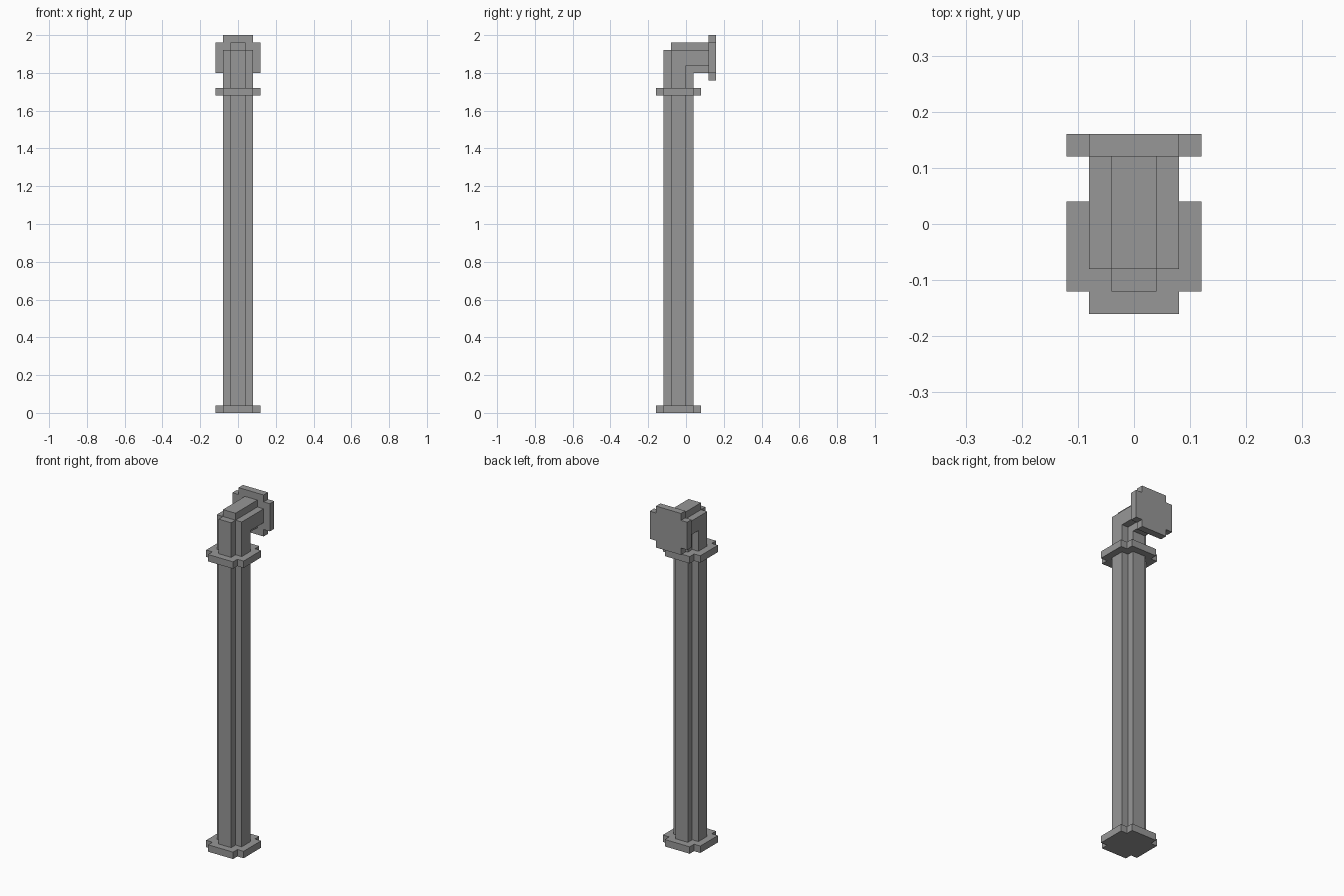
import bpy
import bmesh
from mathutils import Matrix, Vector

cube = bpy.data.objects.get("Cube")
if cube:
    bpy.data.objects.remove(cube, do_unlink=True)

U = 0.04          # block size every part is built on
AXIS_Y = -0.04    # centre line of the upright pipe
ARM_Z = 1.88      # centre line of the outlet arm

grey = bpy.data.materials.new("pipe grey")
grey.use_nodes = True
colour = (0.31, 0.31, 0.31, 1)
grey.diffuse_color = colour
grey.node_tree.nodes["Principled BSDF"].inputs["Base Color"].default_value = colour


def prism(name, outline, depth, matrix):
    """Extrude a flat outline along local z and place it."""
    bm = bmesh.new()
    face = bm.faces.new([bm.verts.new((a, b, 0)) for a, b in outline])
    extruded = bmesh.ops.extrude_face_region(bm, geom=[face])["geom"]
    top = [v for v in extruded if isinstance(v, bmesh.types.BMVert)]
    bmesh.ops.translate(bm, verts=top, vec=Vector((0, 0, depth)))
    bmesh.ops.transform(bm, matrix=matrix, verts=bm.verts)
    bmesh.ops.recalc_face_normals(bm, faces=bm.faces)
    mesh = bpy.data.meshes.new(name)
    bm.to_mesh(mesh)
    bm.free()
    mesh.materials.append(grey)
    obj = bpy.data.objects.new(name, mesh)
    bpy.context.collection.objects.link(obj)
    return obj


def notched_square(half, notch):
    """Square outline with a square bite out of each corner."""
    n = half - notch
    corner = [(half, n), (n, n), (n, half)]
    outline = []
    for _ in range(4):
        outline += corner
        corner = [(-b, a) for a, b in corner]
    return outline


# Flanges: foot, collar below the bend, and the outlet plate at the back
flange = notched_square(3 * U, U)
for name, z in (("foot_flange", 0), ("collar_flange", 1.68)):
    prism(name, flange, U, Matrix.Translation((0, AXIS_Y, z)))
to_front = Matrix(((1, 0, 0, 0), (0, 0, -1, 0), (0, 1, 0, 0), (0, 0, 0, 1)))
prism("outlet_flange", flange, U, Matrix.Translation((0, 0.16, ARM_Z)) @ to_front)

# Bent pipe: a wide core and a narrow ridge, both side profiles run across x
START, END = U / 2, 0.14
to_side = Matrix(((0, 0, 1, 0), (1, 0, 0, 0), (0, 1, 0, 0), (0, 0, 0, 1)))

core = [(AXIS_Y - U, START), (AXIS_Y + U, START), (AXIS_Y + U, ARM_Z - U),
        (END, ARM_Z - U), (END, ARM_Z + U), (AXIS_Y - U, ARM_Z + U)]
ridge = [(AXIS_Y - 2 * U, START), (AXIS_Y + 2 * U, START),
         (AXIS_Y + 2 * U, ARM_Z - 2 * U), (END, ARM_Z - 2 * U),
         (END, ARM_Z + 2 * U), (AXIS_Y - U, ARM_Z + 2 * U),
         (AXIS_Y - U, ARM_Z + U), (AXIS_Y - 2 * U, ARM_Z + U)]
for name, outline, half in (("pipe_core", core, 2 * U), ("pipe_ridge", ridge, U)):
    prism(name, outline, 2 * half, Matrix.Translation((-half, 0, 0)) @ to_side)
